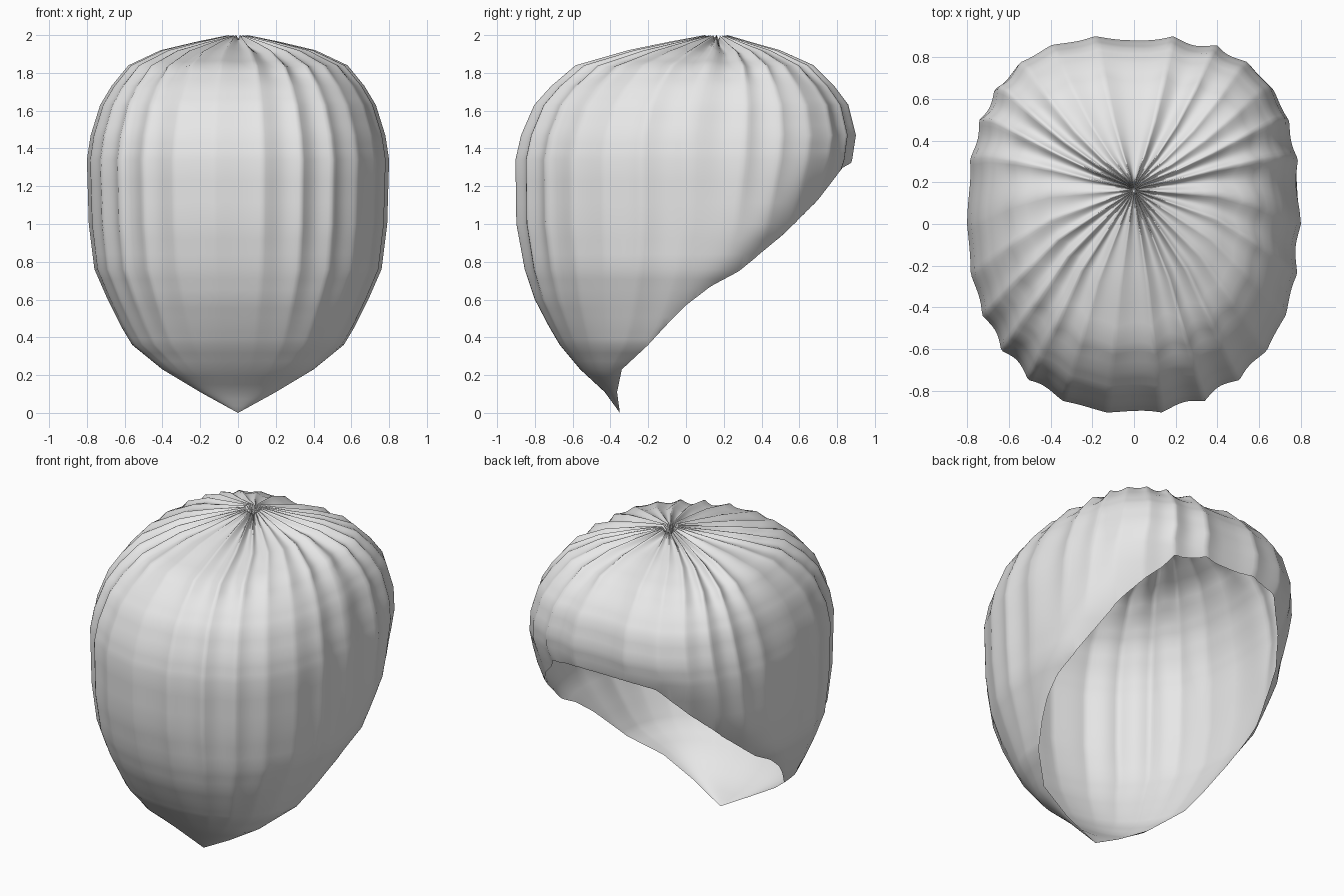
import bpy
import bmesh
from math import sin, cos, pi, copysign

cube = bpy.data.objects.get("Cube")
if cube:
    bpy.data.objects.remove(cube, do_unlink=True)

# Section levels from crown to tip: height, half width, front y, middle y, back y
LEVELS = [
    (1.94, 0, .16, .16, .16), (2.0, .05, .1, .16, .22), (1.965, .22, -.09, .15, .34),
    (1.92, .41, -.31, .14, .5), (1.84, .58, -.59, .1, .68), (1.73, .67, -.72, .06, .79),
    (1.63, .73, -.81, .03, .865), (1.47, .78, -.88, 0, .905), (1.34, .8, -.91, 0, .885),
    (1.0, .79, -.905, 0, .77), (.76, .76, -.86, -.03, .63), (.6, .69, -.805, -.08, .48),
    (.46, .62, -.73, -.14, .22), (.36, .56, -.67, -.2, -.15), (.23, .4, -.56, -.34, -.34),
    (.11, .2, -.43, -.365, -.365), (0, 0, -.35, -.35, -.35)]
SIDE_END = 13        # level where the back panel meets the front panel
# Slanted opening: height, y
RIM = [(.36, -.2), (.46, -.11), (.57, 0), (.67, .13), (.75, .28), (.95, .52),
       (1.13, .7), (1.3, .83), (1.37, .95)]
STEPS = 144          # columns per half turn
SUB = 3              # rows per level


def level_at(u):
    i = min(int(u), len(LEVELS) - 2)
    f = u - i
    return [a + (b - a) * f for a, b in zip(LEVELS[i], LEVELS[i + 1])]


def rim_y(z):
    for (z0, y0), (z1, y1) in zip(RIM, RIM[1:]):
        if z <= z1:
            return y0 + (y1 - y0) * (z - z0) / (z1 - z0)
    return 9


def outline(angle):
    """Unit section outline, squarer at the back than at the front."""
    power = .7 if sin(angle) > 0 else .89
    return [copysign(abs(v) ** power, v) for v in (cos(angle), sin(angle))]


def shell_point(u, angle):
    """Point on the pleated shell at level u, angle measured from +x."""
    z, width, front, middle, back = level_at(u)
    is_back = sin(angle) > 0
    depth = back - middle if is_back else middle - front
    # Pleats: pointed ridges, deep at the crown and fading downwards
    strength = .65 + .35 * sin(5 * angle + 1)
    valley = abs(sin(13 * angle + .5 * sin(2 * angle))) * strength
    crown = max(0, 1 - u / 5) if u > 0 else 0
    fade = (z - .9) / .6 if is_back else (z - .2) / .8
    fade = min(1, max(0, fade))
    scale = 1 - valley * (.035 * fade + .22 * crown)
    ox, oy = outline(angle)
    x, y = width * ox * scale, middle + depth * oy * scale
    # Soft inward roll beside the opening
    if is_back:
        near = 1 - min(1, max(0, rim_y(z) - y) / .2)
        x *= 1 - .07 * near ** 2 * min(1, 2 * sin(angle))
    return x, y, z - .05 * crown * valley


def rim_level(angle):
    """Lowest level a back column reaches before the opening."""
    u = 4.0
    while u < SIDE_END:
        x, y, z = shell_point(u, angle)
        if y > rim_y(z):
            break
        u += .01
    return min(u, SIDE_END)


def add_panel(bm, start, end_level, clipped):
    """Half-turn panel, cut at the opening when clipped."""
    columns = []
    for j in range(STEPS + 1):
        angle = start + pi * j / STEPS
        edge_column = j in (0, STEPS)
        limit = rim_level(angle) if clipped and not edge_column else end_level
        columns.append([bm.verts.new(shell_point(min(i / SUB, limit), angle))
                        for i in range(end_level * SUB + 1)])
    for a, b in zip(columns, columns[1:]):
        for i in range(len(a) - 1):
            bm.faces.new((a[i], a[i + 1], b[i + 1], b[i]))


# Pleated hood shell: full front panel and slanted back panel, welded together
bm = bmesh.new()
add_panel(bm, -pi, len(LEVELS) - 1, False)
add_panel(bm, 0, SIDE_END, True)
bmesh.ops.remove_doubles(bm, verts=bm.verts, dist=.0002)
bmesh.ops.dissolve_degenerate(bm, edges=bm.edges, dist=.0001)
for face in bm.faces:
    face.smooth = True
mesh = bpy.data.meshes.new("pleated_hood")
bm.to_mesh(mesh)
bm.free()
hood = bpy.data.objects.new("pleated_hood", mesh)
bpy.context.collection.objects.link(hood)

# Plain light grey
grey = bpy.data.materials.new("light_grey")
grey.use_nodes = True
grey.diffuse_color = (.8, .8, .8, 1)
grey.node_tree.nodes["Principled BSDF"].inputs["Base Color"].default_value = (.8, .8, .8, 1)
mesh.materials.append(grey)
